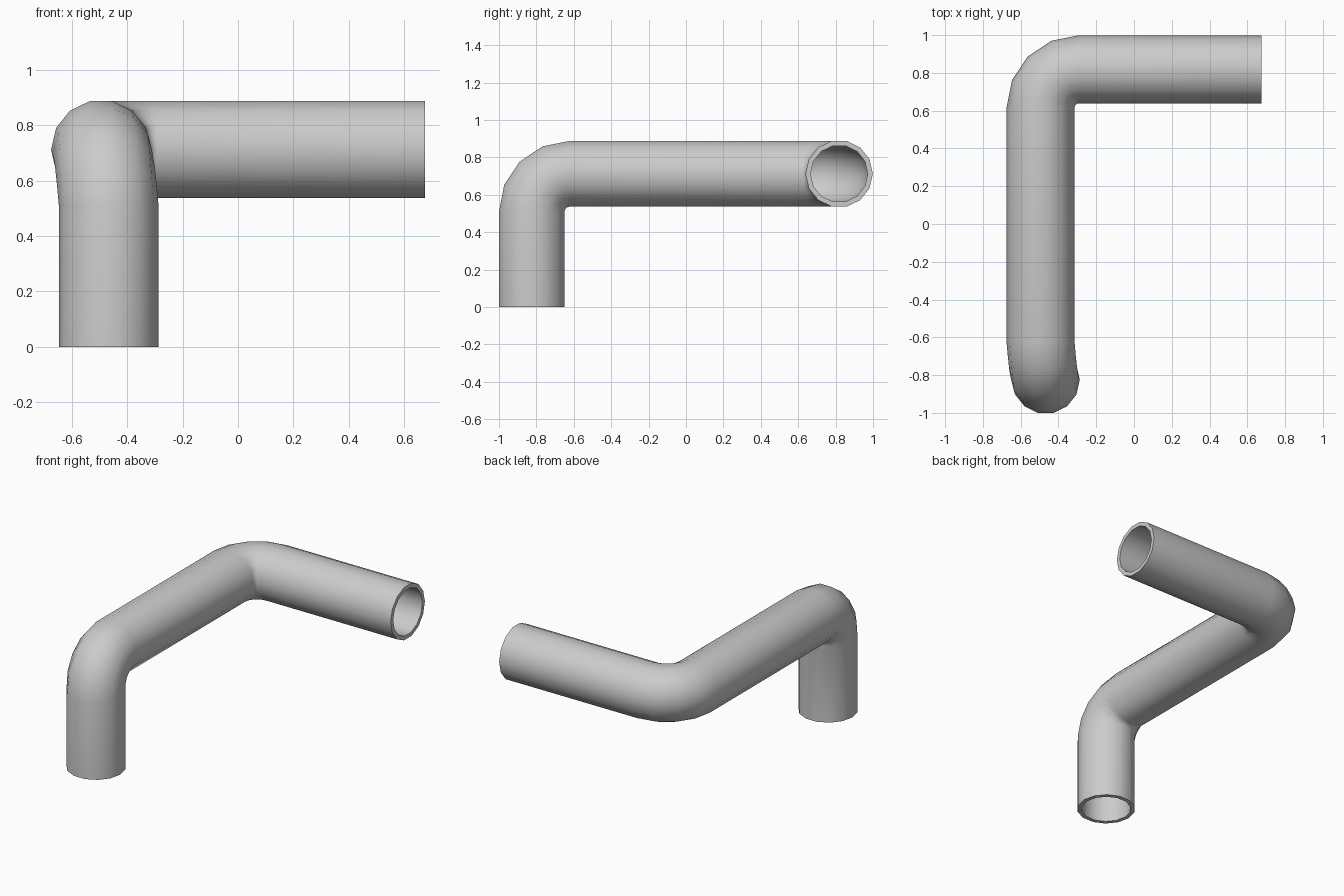
import bpy, bmesh
from math import sin, cos, pi, radians
from mathutils import Vector

if "Cube" in bpy.data.objects:
    bpy.data.objects.remove(bpy.data.objects["Cube"])

SIDES, R_OUT, R_IN = 14, 0.18, 0.153
BEND, STEPS = 0.203, 4
LEG_X, RUN_X, END_X = -0.467, -0.495, 0.675
FRONT_Y, BACK_Y, TOP_Z = -0.825, 0.819, 0.712
X, Y, Z = Vector((1, 0, 0)), Vector((0, 1, 0)), Vector((0, 0, 1))

# Path stations: centre plus the two axes of the cross-section
stations = [(Vector((LEG_X, FRONT_Y, 0)), X, Y)]
for i in range(STEPS + 1):            # lower elbow, leg to long run
    t = i / STEPS
    a = t * pi / 2
    out = -Y * cos(a) + Z * sin(a)
    c = Vector((LEG_X + (RUN_X - LEG_X) * t, FRONT_Y + BEND, TOP_Z - BEND))
    stations.append((c + out * BEND, X, -out))
for i in range(STEPS + 1):            # back elbow, long run to outlet
    a = i / STEPS * pi / 2
    out = -X * cos(a) + Y * sin(a)
    c = Vector((RUN_X + BEND, BACK_Y - BEND, TOP_Z))
    stations.append((c + out * BEND, -out, -Z))
stations.append((Vector((END_X, BACK_Y, TOP_Z)), -Y, -Z))

bm = bmesh.new()


def tube(radius):
    rings = []
    for c, u, v in stations:
        rings.append([bm.verts.new(c + radius * (u * cos(k * 2 * pi / SIDES) + v * sin(k * 2 * pi / SIDES)))
                      for k in range(SIDES)])
    for a, b in zip(rings, rings[1:]):
        bridge(a, b)
    return rings


def bridge(a, b):
    for k in range(SIDES):
        n = (k + 1) % SIDES
        bm.faces.new((a[k], a[n], b[n], b[k]))


# Outer wall, inner wall and the two end rims
outer, inner = tube(R_OUT), tube(R_IN)
for end in (0, -1):
    bridge(outer[end], inner[end])
bmesh.ops.recalc_face_normals(bm, faces=bm.faces)

mesh = bpy.data.meshes.new("bent_pipe")
bm.to_mesh(mesh)
bm.free()
pipe = bpy.data.objects.new("bent_pipe", mesh)
bpy.context.collection.objects.link(pipe)
bpy.context.view_layer.objects.active = pipe
pipe.select_set(True)
bpy.ops.object.shade_smooth_by_angle(angle=radians(40))
